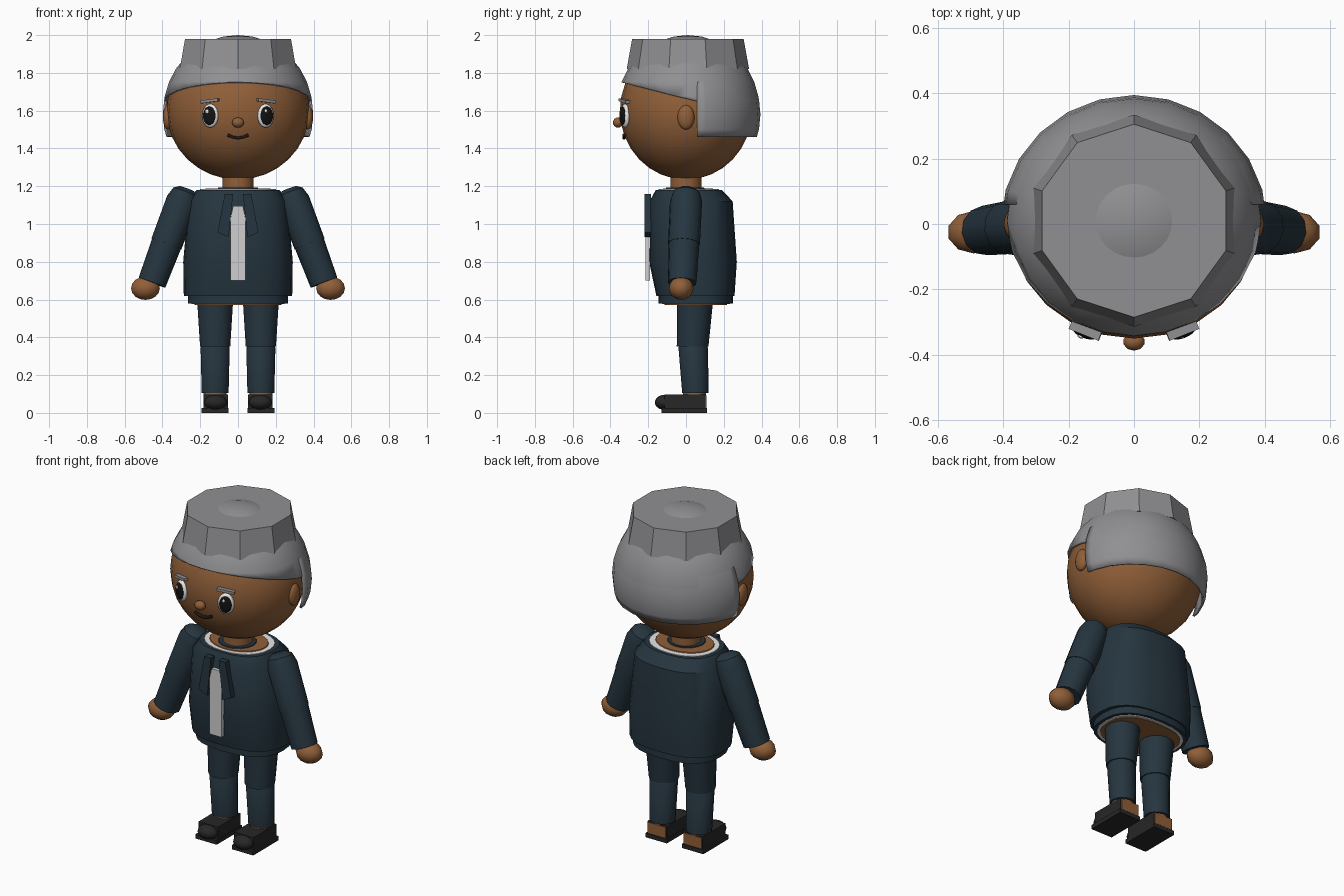
import bpy, bmesh, math
from mathutils import Matrix, Vector

cube = bpy.data.objects.get("Cube")
if cube:
    bpy.data.objects.remove(cube)


def material(name, r, g, b):
    m = bpy.data.materials.new(name)
    m.use_nodes = True
    m.diffuse_color = (r, g, b, 1)
    bsdf = m.node_tree.nodes["Principled BSDF"]
    bsdf.inputs["Base Color"].default_value = (r, g, b, 1)
    bsdf.inputs["Roughness"].default_value = 0.8
    return m


SKIN = material("brown_skin", 0.28, 0.115, 0.04)
HAIR = material("grey_hair", 0.28, 0.28, 0.295)
SUIT = material("navy_cloth", 0.019, 0.036, 0.05)
WHITE = material("white", 0.8, 0.8, 0.8)
TIE = material("pale_grey", 0.62, 0.62, 0.62)
SHOE = material("black_leather", 0.02, 0.02, 0.02)
DARK = material("black", 0.006, 0.006, 0.006)
LIPS = material("dark_brown", 0.018, 0.009, 0.006)


def finish(name, bm, mat, angle=35):
    bmesh.ops.recalc_face_normals(bm, faces=bm.faces)
    mesh = bpy.data.meshes.new(name)
    bm.to_mesh(mesh)
    bm.free()
    mesh.materials.append(mat)
    mesh.shade_smooth()
    mesh.set_sharp_from_angle(angle=math.radians(angle))
    ob = bpy.data.objects.new(name, mesh)
    bpy.context.collection.objects.link(ob)
    return ob


def ball(name, centre, radii, mat, seg=24, rings=16, yaw=0, cuts=(), shell=0):
    """Ellipsoid; each cut (point, normal) removes the side the normal points to."""
    bm = bmesh.new()
    m = Matrix.Translation(centre) @ Matrix.Rotation(yaw, 4, "Z") @ Matrix.Diagonal((*radii, 1))
    bmesh.ops.create_uvsphere(bm, u_segments=seg, v_segments=rings, radius=1, matrix=m)
    for point, normal in cuts:
        geom = bm.verts[:] + bm.edges[:] + bm.faces[:]
        bmesh.ops.bisect_plane(bm, geom=geom, plane_co=point, plane_no=normal, clear_outer=True)
    ob = finish(name, bm, mat, 50)
    if shell:
        mod = ob.modifiers.new("thickness", "SOLIDIFY")
        mod.thickness = shell
    return ob


def box(name, centre, size, mat, rot=None):
    bm = bmesh.new()
    m = Matrix.Translation(centre) @ (rot or Matrix()) @ Matrix.Diagonal((*size, 1))
    bmesh.ops.create_cube(bm, size=1, matrix=m)
    return finish(name, bm, mat)


def loft(name, rings, mat, sides=12, power=2.0, matrix=None):
    """Skin closed rings (z, centre y, x radius, y radius)."""
    bm = bmesh.new()
    loops = []
    for z, cy, rx, ry in rings:
        loop = []
        for i in range(sides):
            a = math.pi / 2 + math.tau * i / sides
            c, s = math.cos(a), math.sin(a)
            x = math.copysign(abs(c) ** (2 / power), c) * rx
            y = math.copysign(abs(s) ** (2 / power), s) * ry + cy
            loop.append(bm.verts.new((x, y, z)))
        loops.append(loop)
    for a, b in zip(loops, loops[1:]):
        for i in range(sides):
            j = (i + 1) % sides
            bm.faces.new((a[i], a[j], b[j], b[i]))
    bm.faces.new(loops[0])
    bm.faces.new(loops[-1])
    if matrix:
        bm.transform(matrix)
    return finish(name, bm, mat)


def limb(name, start, end, profile, mat):
    """Round limb; profile gives (distance from start, radius)."""
    start, end = Vector(start), Vector(end)
    turn = (end - start).to_track_quat("Z", "Y").to_matrix().to_4x4()
    rings = [(d, 0, r, r) for d, r in profile]
    return loft(name, rings, mat, 12, matrix=Matrix.Translation(start) @ turn)


def plate(name, outline, y0, y1, mat):
    """Extrude an x-z outline through y."""
    bm = bmesh.new()
    front = [bm.verts.new((x, y0, z)) for x, z in outline]
    back = [bm.verts.new((x, y1, z)) for x, z in outline]
    bm.faces.new(front)
    bm.faces.new(back)
    n = len(outline)
    for i in range(n):
        j = (i + 1) % n
        bm.faces.new((front[i], front[j], back[j], back[i]))
    return finish(name, bm, mat)


# Head, hair and cap
ball("head", (0, 0, 1.6), (0.378, 0.35, 0.365), SKIN)
ball("front_hair", (0, 0.01, 1.6), (0.395, 0.38, 0.4), HAIR,
     cuts=[((0, 0.06, 1.65), (0, -0.25, -1))], shell=0.012)
ball("back_hair", (0, 0.003, 1.58), (0.406, 0.391, 0.405), HAIR,
     cuts=[((0, 0.06, 0), (0, -1, 0)), ((0, 0, 1.46), (0, 0, -1))], shell=0.012)
loft("hat_crown", [(1.82, 0.01, 0.324, 0.324), (1.98, 0.01, 0.295, 0.295)], HAIR, 10)

# Face
ball("nose", (0, -0.36, 1.537), (0.033, 0.027, 0.027), SKIN, 10, 8)
curve = bpy.data.curves.new("mouth", "CURVE")
curve.dimensions = "3D"
curve.bevel_depth = 0.009
curve.bevel_resolution = 1
curve.use_fill_caps = True
spline = curve.splines.new("POLY")
spline.points.add(4)
for p, (x, z) in zip(spline.points, [(-.055, 1.472), (-.03, 1.46), (0, 1.455), (.03, 1.46), (.055, 1.472)]):
    p.co = (x, -0.328, z, 1)
curve.materials.append(LIPS)
bpy.context.collection.objects.link(bpy.data.objects.new("mouth", curve))

# Jacket with hem, collar and neck
loft("jacket", [(0.62, 0.05, 0.287, 0.207), (0.8, 0.037, 0.29, 0.232),
                (1.12, 0.027, 0.262, 0.22), (1.18, 0.015, 0.22, 0.175)], SUIT, 24, 2.5)
loft("jacket_hem", [(0.58, 0.052, 0.265, 0.197), (0.625, 0.052, 0.265, 0.197)], SUIT, 24, 2.5)
loft("shirt_hem", [(0.576, 0.052, 0.245, 0.18), (0.582, 0.052, 0.245, 0.18)], WHITE, 24, 2.5)
loft("hips", [(0.572, 0.052, 0.23, 0.165), (0.58, 0.052, 0.23, 0.165)], SKIN, 24, 2.5)
loft("shirt_collar", [(1.178, 0.015, 0.2, 0.16), (1.184, 0.015, 0.2, 0.16)], WHITE, 24, 2.2)
loft("upper_chest", [(1.178, 0.01, 0.175, 0.137), (1.189, 0.01, 0.17, 0.132)], SKIN, 24)
loft("neck_band", [(1.18, -0.005, 0.11, 0.105), (1.194, -0.005, 0.105, 0.1)], SUIT, 16)
loft("neck", [(1.15, 0, 0.083, 0.083), (1.28, 0, 0.083, 0.083)], SKIN, 16)
plate("necktie", [(-0.04, 0.7), (0.04, 0.7), (0.04, 1.03), (0.026, 1.095),
                  (-0.026, 1.095), (-0.04, 1.03)], -0.214, -0.19, TIE)

# Paired parts
for s, side in ((1, "left"), (-1, "right")):
    yaw = s * 0.38
    out = Vector((math.sin(yaw), -math.cos(yaw), 0))
    eye = Vector((s * 0.147, -0.323, 1.573))
    ball(side + "_eye_white", eye, (0.046, 0.02, 0.063), WHITE, 16, 10, yaw)
    ball(side + "_pupil", eye + out * 0.014, (0.036, 0.012, 0.049), DARK, 16, 10, yaw)
    ball(side + "_eye_glint", eye + out * 0.023 + Vector((-0.008, 0, 0.023)),
         (0.01, 0.005, 0.012), WHITE, 10, 8, yaw)
    tilt = Matrix.Rotation(yaw, 4, "Z") @ Matrix.Rotation(s * 0.12, 4, "Y")
    box(side + "_eyebrow", (s * 0.148, -0.325, 1.652), (0.098, 0.03, 0.015), HAIR, tilt)
    ball(side + "_ear", (s * 0.372, 0, 1.565), (0.026, 0.045, 0.065), SKIN, 14, 10)

    plate(side + "_lapel", [(s * 0.026, 1.16), (s * 0.07, 1.16), (s * 0.108, 0.955),
                            (s * 0.05, 0.93)], -0.22, -0.185, SUIT)

    # Arm
    shoulder, wrist = (s * 0.295, 0, 1.12), (s * 0.455, -0.02, 0.69)
    limb(side + "_upper_arm", shoulder, wrist,
         [(-0.072, 0.04), (-0.052, 0.07), (0, 0.086), (0.24, 0.085)], SUIT)
    limb(side + "_forearm", shoulder, wrist, [(0.22, 0.082), (0.46, 0.076)], SUIT)
    ball(side + "_hand", (s * 0.49, -0.025, 0.66), (0.08, 0.065, 0.062), SKIN, 10, 8)

    # Leg
    move = Matrix.Translation((s * 0.121, 0, 0))
    loft(side + "_thigh", [(0.352, 0.035, 0.082, 0.084), (0.6, 0.048, 0.098, 0.096)], SUIT, 14, matrix=move)
    loft(side + "_shin", [(0.105, 0.05, 0.073, 0.07), (0.346, 0.038, 0.079, 0.078),
                          (0.36, 0.038, 0.07, 0.07)], SUIT, 14, matrix=move)
    loft(side + "_ankle", [(0.08, 0.045, 0.062, 0.062), (0.12, 0.045, 0.062, 0.062)], SKIN, 14, matrix=move)

    # Shoe
    box(side + "_sole", (s * 0.121, -0.01, 0.0125), (0.142, 0.24, 0.025), SHOE)
    box(side + "_shoe", (s * 0.118, -0.005, 0.058), (0.128, 0.216, 0.08), SHOE)
    ball(side + "_toe", (s * 0.118, -0.113, 0.056), (0.062, 0.052, 0.04), SHOE, 14, 10)
    box(side + "_heel", (s * 0.118, 0.1, 0.06), (0.118, 0.016, 0.066), SKIN)
